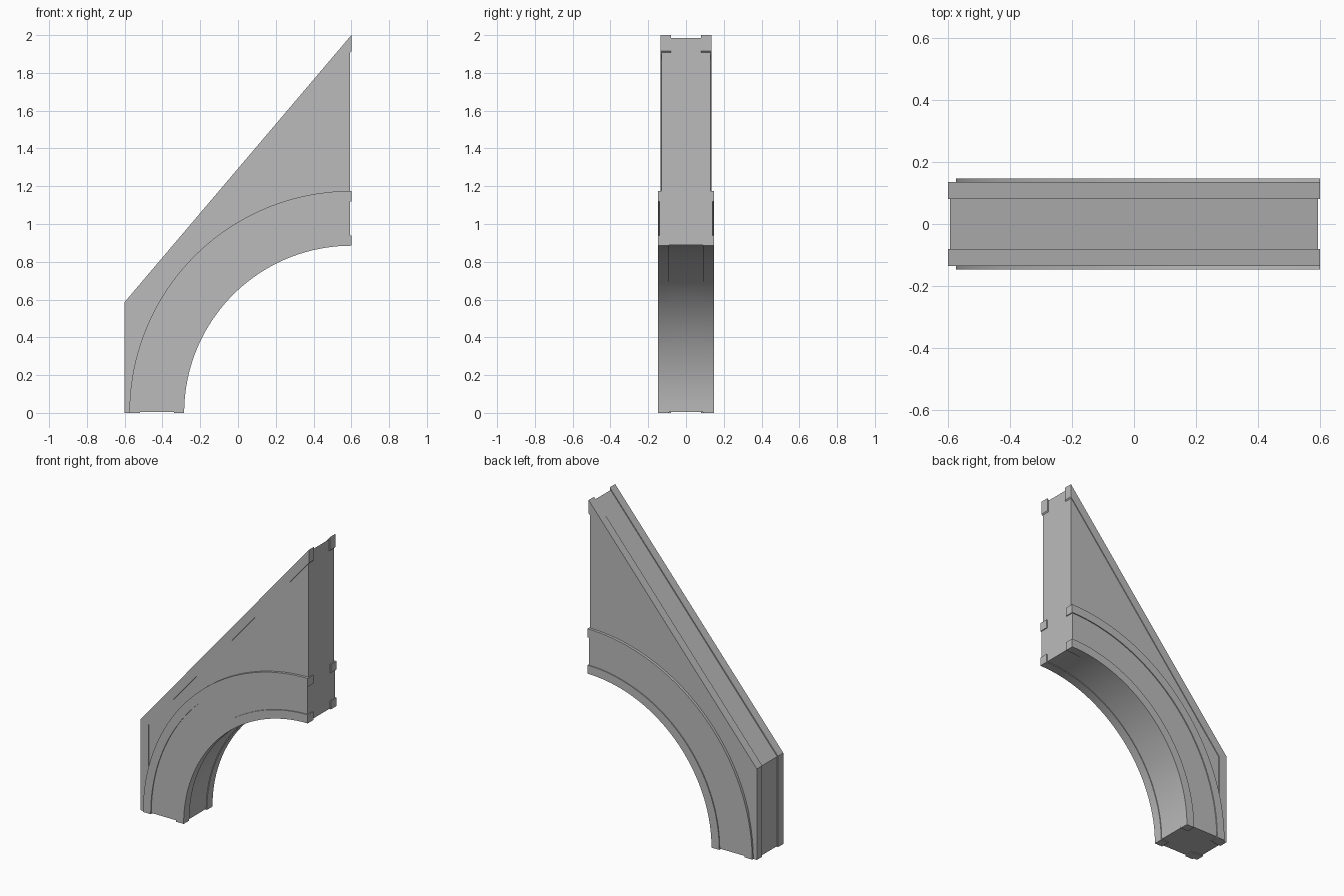
import bpy
import bmesh
from math import sin, cos, pi, radians

cube = bpy.data.objects.get("Cube")
if cube:
    bpy.data.objects.remove(cube, do_unlink=True)

stone = bpy.data.materials.new("grey_stone")
stone.use_nodes = True
GREY = (0.5, 0.5, 0.5, 1)
stone.diffuse_color = GREY
stone.node_tree.nodes["Principled BSDF"].inputs["Base Color"].default_value = GREY

AXIS_X = 0.6        # arch centre, at ground level
SEGMENTS = 40


def arc(radius, trim=0.0):
    """Quarter circle from the springing up to the crown, ends cut back by trim."""
    a = trim / radius
    steps = [a + (pi / 2 - 2 * a) * i / SEGMENTS for i in range(SEGMENTS + 1)]
    return [(AXIS_X - radius * cos(t), radius * sin(t)) for t in steps]


def ring(inner, outer, trim=0.0):
    return arc(outer, trim) + arc(inner, trim)[::-1]


def prism(name, outline, y0, y1):
    """Extrude an x-z outline from y0 to y1."""
    bm = bmesh.new()
    face = bm.faces.new([bm.verts.new((x, y0, z)) for x, z in outline])
    extruded = bmesh.ops.extrude_face_region(bm, geom=[face])["geom"]
    verts = [g for g in extruded if isinstance(g, bmesh.types.BMVert)]
    bmesh.ops.translate(bm, verts=verts, vec=(0, y1 - y0, 0))
    bmesh.ops.recalc_face_normals(bm, faces=bm.faces)
    bmesh.ops.triangulate(bm, faces=[f for f in bm.faces if len(f.verts) > 4])
    mesh = bpy.data.meshes.new(name)
    bm.to_mesh(mesh)
    bm.free()
    mesh.materials.append(stone)
    obj = bpy.data.objects.new(name, mesh)
    bpy.context.collection.objects.link(obj)
    bpy.ops.object.select_all(action="DESELECT")
    obj.select_set(True)
    bpy.context.view_layer.objects.active = obj
    bpy.ops.object.shade_smooth_by_angle(angle=radians(30))
    return obj


# Spandrel wall above the arch, slightly recessed behind its border
wall = [(-0.594, 0.006), (-0.594, 0.583), (0.594, 1.984)] + arc(1.05, 0.006)[::-1]
prism("spandrel_wall", wall, -0.13, 0.13)

# Arch body, recessed behind its edge mouldings
prism("arch_body", ring(0.89, 1.17, 0.006), -0.141, 0.141)

# Raised borders on both faces
coping = [(-0.6, 0), (-0.6, 0.587), (0.6, 2.0), (0.6, 1.915), (-0.545, 0.565), (-0.545, 0)]
for side, s in (("front", -1), ("back", 1)):
    prism(side + "_coping", coping, s * 0.08, s * 0.135)
    prism(side + "_outer_moulding", ring(1.12, 1.175), s * 0.09, s * 0.147)
    prism(side + "_inner_moulding", ring(0.885, 0.94), s * 0.09, s * 0.147)
